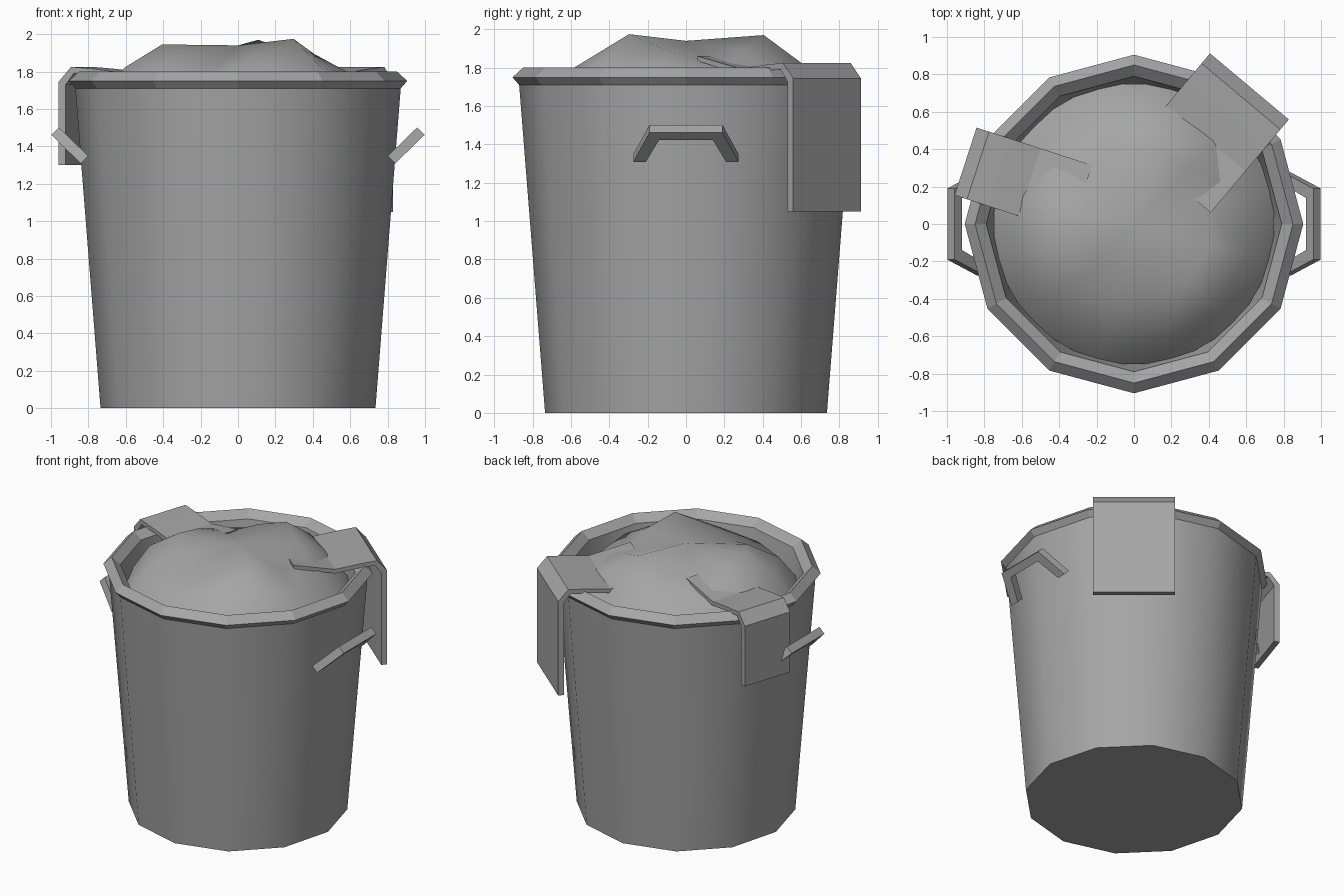
import bpy, bmesh
from math import cos, sin, radians
from mathutils import Vector

if "Cube" in bpy.data.objects:
    bpy.data.objects.remove(bpy.data.objects["Cube"], do_unlink=True)

SIDES = 12

grey = bpy.data.materials.new("mid_grey")
grey.use_nodes = True
grey.diffuse_color = (0.38, 0.38, 0.38, 1)
grey.node_tree.nodes["Principled BSDF"].inputs["Base Color"].default_value = (0.38, 0.38, 0.38, 1)


def finish(name, bm):
    bmesh.ops.recalc_face_normals(bm, faces=bm.faces)
    mesh = bpy.data.meshes.new(name)
    bm.to_mesh(mesh)
    bm.free()
    mesh.materials.append(grey)
    obj = bpy.data.objects.new(name, mesh)
    bpy.context.collection.objects.link(obj)
    return obj


def ring(bm, radius, height, offset=0):
    """Ring of vertices; height is a number or a function of the step."""
    verts = []
    for i in range(SIDES):
        a = radians(offset + i * 360 / SIDES)
        z = height(i) if callable(height) else height
        verts.append(bm.verts.new((radius * cos(a), radius * sin(a), z)))
    return verts


def bridge(bm, lower, upper, smooth):
    for i in range(SIDES):
        j = (i + 1) % SIDES
        bm.faces.new((lower[i], lower[j], upper[j], upper[i])).smooth = smooth


def prism(name, outline, sweep):
    """Closed outline swept along a vector."""
    bm = bmesh.new()
    face = bm.faces.new([bm.verts.new(p) for p in outline])
    moved = bmesh.ops.extrude_face_region(bm, geom=[face], use_keep_orig=True)["geom"]
    bmesh.ops.translate(bm, vec=sweep, verts=[v for v in moved if isinstance(v, bmesh.types.BMVert)])
    return finish(name, bm)


# Tapered bin with a faceted lip and an inner wall
bm = bmesh.new()
profile = [(0.735, 0), (0.87, 1.71), (0.905, 1.75), (0.85, 1.80), (0.79, 1.75), (0.74, 1.45)]
rings = [ring(bm, r, z) for r, z in profile]
for k in range(len(rings) - 1):
    bridge(bm, rings[k], rings[k + 1], k in (0, 4))
bm.faces.new(rings[0])
bm.faces.new(rings[-1])
# the lip stays crisp against the smooth walls
for e in bm.edges:
    if len({f.smooth for f in e.link_faces}) > 1 or any(len(f.verts) > 4 for f in e.link_faces):
        e.smooth = False
finish("bin_body", bm)


# Lumpy heap with three peaks
def crest(i):
    return (1.83, 1.895, (1.97, 1.945, 1.975)[(i // 4) % 3], 1.895)[i % 4]


def shoulder(i):
    return (1.76, 1.785, 1.82, 1.785)[i % 4]


bm = bmesh.new()
heap = [ring(bm, r, z, 15) for r, z in ((0.775, 1.60), (0.63, shoulder), (0.42, crest))]
for a, b in zip(heap, heap[1:]):
    bridge(bm, a, b, True)
top = bm.verts.new((0, 0, 1.94))
for i in range(SIDES):
    bm.faces.new((heap[-1][i], heap[-1][(i + 1) % SIDES], top)).smooth = True
finish("rubbish_heap", bm)


# Folded flaps draped over the lip
def flap(name, angle, low, high, bottom):
    a = radians(angle)
    out, side = Vector((cos(a), sin(a), 0)), Vector((-sin(a), cos(a), 0))
    upper = [(0.96, bottom), (0.96, 1.745), (0.89, 1.825), (0.77, 1.815), (0.60, 1.795), (0.31, 1.86)]
    under = [(0.31, 1.835), (0.60, 1.765), (0.77, 1.785), (0.875, 1.79), (0.92, 1.73), (0.92, bottom)]
    points = [out * r + side * low + Vector((0, 0, z)) for r, z in upper + under]
    prism(name, points, side * (high - low))


flap("back_left_flap", 50, -0.275, 0.275, 1.05)
flap("right_flap", 162, -0.23, 0.15, 1.30)

# Slanted bracket handles on both sides
bracket = [(0, -0.275), (0.22, -0.19), (0.22, 0.19), (0, 0.275),
           (0, 0.21), (0.165, 0.14), (0.165, -0.14), (0, -0.21)]
for name, s in (("left_handle", 1), ("right_handle", -1)):
    points = [(s * (0.84 + u * 0.72), y, 1.308 + u * 0.7) for u, y in bracket]
    prism(name, points, Vector((-0.04 * s, 0, 0.04)))
